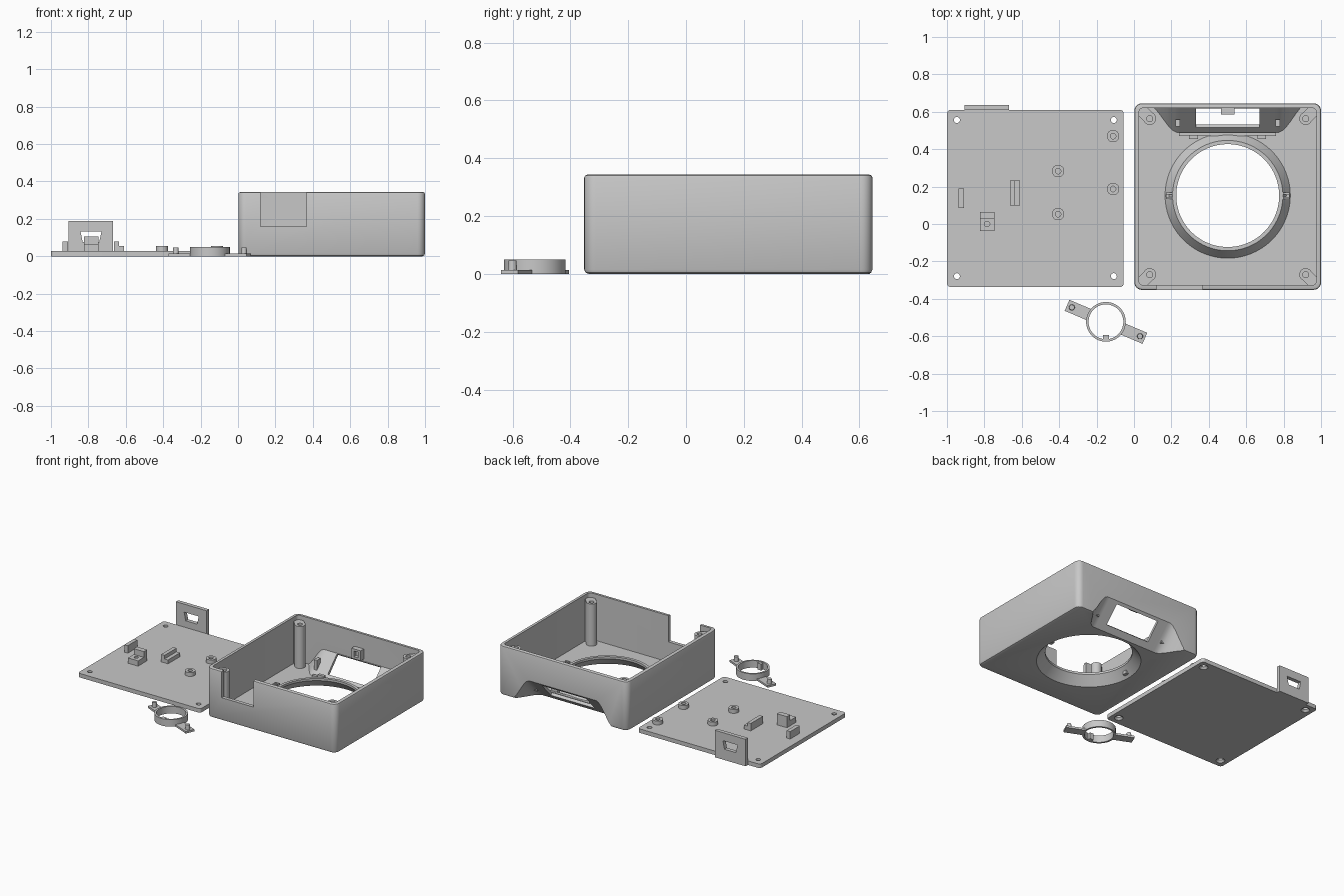
import bpy, bmesh, math
from mathutils import Vector, Matrix

cube = bpy.data.objects.get("Cube")
if cube:
    bpy.data.objects.remove(cube)

grey = bpy.data.materials.new("light grey plastic")
grey.use_nodes = True
COLOR = (0.58, 0.58, 0.58, 1)
grey.diffuse_color = COLOR
grey.node_tree.nodes["Principled BSDF"].inputs["Base Color"].default_value = COLOR


def finish(name, bm):
    bmesh.ops.recalc_face_normals(bm, faces=bm.faces)
    mesh = bpy.data.meshes.new(name)
    bm.to_mesh(mesh)
    bm.free()
    mesh.materials.append(grey)
    ob = bpy.data.objects.new(name, mesh)
    bpy.context.collection.objects.link(ob)
    return ob


def box(name, x, y, z, round_by=0, bottom=0, top=0):
    """Box from ranges, with rounded upright corners and softened rims."""
    bm = bmesh.new()
    bmesh.ops.create_cube(bm, size=1)
    for v in bm.verts:
        v.co = [r[0] if c < 0 else r[1] for c, r in zip(v.co, (x, y, z))]
    if round_by:
        upright = [e for e in bm.edges if abs(e.verts[0].co.z - e.verts[1].co.z) > 1e-4]
        bmesh.ops.bevel(bm, geom=upright, offset=round_by, segments=6, profile=0.5, affect='EDGES')
    for level, size in ((z[0], bottom), (z[1], top)):
        if size:
            rim = [e for e in bm.edges if all(abs(v.co.z - level) < 1e-5 for v in e.verts)]
            bmesh.ops.bevel(bm, geom=rim, offset=size, segments=2, profile=0.5, affect='EDGES')
    return finish(name, bm)


def cone(name, x, y, z, r1, r2=None, sides=32):
    bm = bmesh.new()
    place = Matrix.Translation((x, y, (z[0] + z[1]) / 2))
    bmesh.ops.create_cone(bm, cap_ends=True, segments=sides, radius1=r1,
                          radius2=r1 if r2 is None else r2, depth=z[1] - z[0], matrix=place)
    return finish(name, bm)


def loft(name, sections):
    """Skin closed sections that all have the same point count."""
    bm = bmesh.new()
    rows = [[bm.verts.new(p) for p in s] for s in sections]
    n = len(rows[0])
    for a, b in zip(rows, rows[1:]):
        for i in range(n):
            j = (i + 1) % n
            bm.faces.new((a[i], a[j], b[j], b[i]))
    bm.faces.new(rows[0])
    bm.faces.new(rows[-1])
    return finish(name, bm)


def turn(ob, pivot, angle, axis):
    p = Vector(pivot)
    ob.data.transform(Matrix.Translation(p) @ Matrix.Rotation(angle, 4, axis) @ Matrix.Translation(-p))
    return ob


def combine(ob, other, operation='DIFFERENCE'):
    mod = ob.modifiers.new("cut", 'BOOLEAN')
    mod.operation, mod.solver, mod.object = operation, 'EXACT', other
    bpy.context.view_layer.objects.active = ob
    bpy.ops.object.modifier_apply(modifier=mod.name)
    bpy.data.objects.remove(other)


# Case: open tray with a softened outside
HX, HY = 0.501, 0.152
case = box("case", (0.002, 1), (-0.352, 0.645), (0, 0.343), 0.04, 0.015, 0.01)
combine(case, box("void", (0.027, 0.975), (-0.327, 0.62), (0.02, 0.5), 0.022))


# Sloped display recess with sweeping flanks at the lower back edge
def recess(name, wide, section):
    rows = []
    for i in range(-20, 21):
        t = i / 20
        s = min(1, max(0, (1 - abs(t)) / 0.36))
        f = max(0.02, s * s * (3 - 2 * s))
        rows.append([(HX + t * wide, y, z) for y, z in section(f)])
    return loft(name, rows)


combine(case, recess("recess_shell", 0.42, lambda f: (
    (0.62 - 0.14 * f, 0.01), (0.64, 0.015 + 0.16 * f), (0.64, 0.005), (0.62 - 0.14 * f, 0.005))), 'UNION')
combine(case, recess("recess_cut", 0.4, lambda f: (
    (0.65 - 0.15 * f, 0), (0.65, 0.16 * f), (0.7, 0.16 * f), (0.7, -0.02), (0.65 - 0.15 * f, -0.02))))
window = box("window_cut", (HX - 0.17, HX + 0.17), (0.505, 0.65), (0.04, 0.14))
combine(case, turn(window, (HX, 0.578, 0.09), math.radians(46.8), 'X'))

# Flared round opening in the floor
combine(case, cone("flare_shell", HX, HY, (0.01, 0.075), 0.342, 0.295, 96), 'UNION')
combine(case, cone("flare_cut", HX, HY, (-0.001, 0.06), 0.331, 0.275, 96))
combine(case, cone("opening_cut", HX, HY, (0.04, 0.2), 0.275, sides=96))

# Connector notch in the front wall
combine(case, box("notch_cut", (0.12, 0.365), (-0.4, -0.3), (0.16, 0.4)))

# Corner screw posts, webbed into the corners
for sx in (-1, 1):
    for sy in (-1, 1):
        px, py = HX + sx * 0.417, 0.1465 + sy * 0.417
        post = cone("corner_post", px, py, (0.01, 0.313), 0.034)
        web = box("web", (px, px + 0.075), (py - 0.032, py + 0.032), (0.012, 0.312))
        combine(post, turn(web, (px, py, 0), math.atan2(sy, sx), 'Z'), 'UNION')
        combine(post, cone("screw_hole", px, py, (0.1, 0.4), 0.016))

# Clips and ledges around the display and the opening
box("display_ledge", (0.24, 0.76), (0.47, 0.49), (0.015, 0.035))
for s in (-1, 1):
    x = HX + s * 0.182
    box("display_clip", (x - 0.024, x + 0.024), (0.455, 0.475), (0.015, 0.06))
    x = HX + s * 0.268
    box("display_side_tab", (x - 0.012, x + 0.012), (0.52, 0.56), (0.05, 0.12))
    x = HX + s * 0.313
    mount = box("pivot_mount", (x - 0.018, x + 0.018), (HY - 0.017, HY + 0.017), (0.015, 0.085))
    combine(mount, box("slot", (x - 0.03, x + 0.03), (HY - 0.007, HY + 0.007), (0.05, 0.1)))
latch = box("display_latch", (0.465, 0.537), (0.585, 0.63), (0.17, 0.24))
combine(latch, box("slot", (0.485, 0.517), (0.57, 0.61), (0.185, 0.225)))

# Cover plate with countersunk screw holes
plate = box("cover_plate", (-1, -0.055), (-0.337, 0.61), (0, 0.028), 0.02)
for x in (-0.947, -0.108):
    for y in (-0.279, 0.556):
        combine(plate, cone("screw_hole", x, y, (-0.01, 0.1), 0.016))
        combine(plate, cone("countersink", x, y, (-0.002, 0.015), 0.03, 0.015))

# Board standoffs on the plate
for x, y in ((-0.112, 0.47), (-0.112, 0.187), (-0.406, 0.283), (-0.406, 0.053)):
    standoff = cone("standoff", x, y, (0.02, 0.055), 0.033)
    combine(standoff, cone("hole", x, y, (0.03, 0.1), 0.015))

# Connector panel standing on the plate's back edge
panel = box("connector_panel", (-0.905, -0.668), (0.609, 0.636), (0, 0.188))
port = ((-0.842, 0.132), (-0.73, 0.132), (-0.742, 0.075), (-0.83, 0.075))
combine(panel, loft("port_cut", [[(x, y, z) for x, z in port] for y in (0.55, 0.7)]))

# Board holders on the plate
box("edge_holder", (-0.937, -0.91), (0.085, 0.19), (0.02, 0.08))
box("holder_wall", (-0.663, -0.637), (0.1, 0.233), (0.02, 0.08))
box("holder_step", (-0.638, -0.61), (0.1, 0.233), (0.02, 0.055))
box("bracket_wall", (-0.823, -0.745), (0.027, 0.063), (0.02, 0.105))
bracket = box("bracket_base", (-0.823, -0.745), (-0.037, 0.028), (0.02, 0.065))
combine(bracket, cone("hole", -0.785, 0, (0.04, 0.1), 0.014))

# Loose retaining ring with two pegged arms and an inner key
RX, RY = -0.15, -0.523
ring = cone("retaining_ring", RX, RY, (0, 0.049), 0.106, sides=64)
combine(ring, cone("bore", RX, RY, (-0.1, 0.1), 0.093, sides=64))
box("ring_key", (RX - 0.015, RX + 0.015), (RY - 0.098, RY - 0.07), (0, 0.045))
for half in (0, math.pi):
    a = half - math.radians(23)
    arm = box("ring_arm", (RX + 0.099, RX + 0.226), (RY - 0.032, RY + 0.032), (0, 0.014))
    turn(arm, (RX, RY, 0), a, 'Z')
    cone("arm_peg", RX + 0.198 * math.cos(a), RY + 0.198 * math.sin(a), (0.01, 0.046), 0.016, 0.014)

# Smooth the curved faces, keep the edges crisp
bpy.ops.object.select_all(action='DESELECT')
for ob in bpy.context.collection.objects:
    if ob.type == 'MESH' and grey.name in ob.data.materials:
        ob.select_set(True)
        bpy.context.view_layer.objects.active = ob
bpy.ops.object.shade_smooth_by_angle(angle=math.radians(30))
